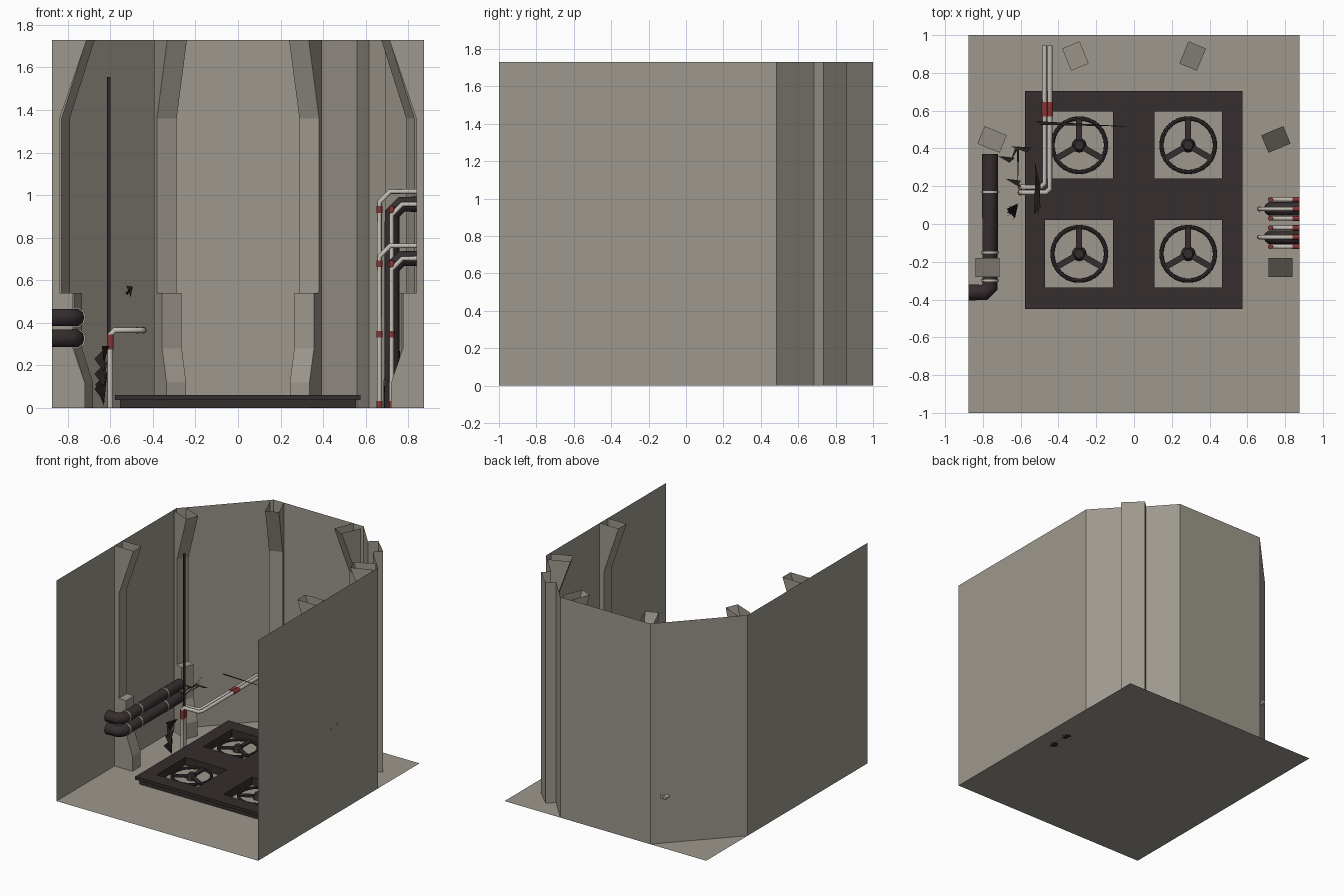
import bpy, bmesh, math
from mathutils import Vector

if "Cube" in bpy.data.objects:
    bpy.data.objects.remove(bpy.data.objects["Cube"])


def mat(name, rgb):
    m = bpy.data.materials.new(name)
    m.diffuse_color = (*rgb, 1)
    m.use_nodes = True
    m.node_tree.nodes["Principled BSDF"].inputs["Base Color"].default_value = m.diffuse_color
    return m


STONE = mat("warm grey", (0.34, 0.315, 0.27))
DARK = mat("dark brown", (0.036, 0.026, 0.027))
LIGHT = mat("pale grey", (0.52, 0.49, 0.45))
RED = mat("dull red", (0.25, 0.035, 0.035))
BLACK = mat("scorched black", (0.018, 0.013, 0.013))


def add_mesh(name, bm, material):
    me = bpy.data.meshes.new(name)
    bm.to_mesh(me)
    bm.free()
    me.materials.append(material)
    ob = bpy.data.objects.new(name, me)
    bpy.context.collection.objects.link(ob)
    return ob


def smooth(ob, angle=40):
    bpy.ops.object.select_all(action='DESELECT')
    ob.select_set(True)
    bpy.context.view_layer.objects.active = ob
    bpy.ops.object.shade_smooth_by_angle(angle=math.radians(angle))


def quad(bm, *pts):
    return bm.faces.new([bm.verts.new(p) for p in pts])


def pipe(name, pts, r, material, chamfer=0.0):
    """Round pipe along pts, inner corners cut by a chamfer."""
    pts = [Vector(p) for p in pts]
    path = [pts[0]]
    for a, b, c in zip(pts, pts[1:], pts[2:]):
        path += [b + (a - b).normalized() * chamfer, b + (c - b).normalized() * chamfer]
    path.append(pts[-1])
    cu = bpy.data.curves.new(name, 'CURVE')
    cu.dimensions = '3D'
    cu.bevel_depth = r
    cu.bevel_resolution = 3
    cu.use_fill_caps = True
    sp = cu.splines.new('POLY')
    sp.points.add(len(path) - 1)
    for p, v in zip(sp.points, path):
        p.co = (*v, 1)
    tmp = bpy.data.objects.new(name + "_path", cu)
    bpy.context.collection.objects.link(tmp)
    me = bpy.data.meshes.new_from_object(tmp.evaluated_get(bpy.context.evaluated_depsgraph_get()))
    bpy.data.objects.remove(tmp)
    me.name = name
    me.materials.clear()
    me.materials.append(material)
    ob = bpy.data.objects.new(name, me)
    bpy.context.collection.objects.link(ob)
    smooth(ob, 50)


# Floor
bm = bmesh.new()
quad(bm, (-.875, -1, 0), (.875, -1, 0), (.875, 1, 0), (-.875, 1, 0))
add_mesh("floor", bm, STONE)

# Thin wall with chamfered back corners and a niche on the right
H = 1.73
plan = [(-.875, -1), (-.875, .485), (-.39, 1), (.39, 1), (.56, .81), (.615, .86),
        (.745, .735), (.69, .685), (.875, .485), (.875, -1)]
bm = bmesh.new()
low = [bm.verts.new((x, y, 0)) for x, y in plan]
top = [bm.verts.new((x, y, H)) for x, y in plan]
for i in range(len(plan) - 1):
    bm.faces.new((low[i], top[i], top[i + 1], low[i + 1]))
bmesh.ops.reverse_faces(bm, faces=bm.faces) if bm.faces[:][0].normal.x < 0 else None
add_mesh("wall", bm, STONE)

# Ribs: open channels (front plate and two cheeks) against the wall
profile = [(.155, 0), (.155, .12), (.10, .28), (.10, .54), (.037, .54), (.037, 1.36), (.164, H)]
for name, ox, oy, deg in (("side_rib", .875, -.23, 0), ("corner_rib", .844, .486, 22.5),
                          ("back_rib", .349, .982, 67.5)):
    a = math.radians(deg)
    for s, side in ((-1, "left"), (1, "right")):
        bm = bmesh.new()

        def P(u, v, z):
            return (s * (ox - u * math.cos(a) - v * math.sin(a)),
                    oy - u * math.sin(a) + v * math.cos(a), z)
        for (u0, z0), (u1, z1) in zip(profile, profile[1:]):
            quad(bm, P(u0, -.05, z0), P(u0, .05, z0), P(u1, .05, z1), P(u1, -.05, z1))
            if z1 > z0:
                for v in (-.05, .05):
                    quad(bm, P(0, v, z0), P(u0, v, z0), P(u1, v, z1), P(0, v, z1))
        bmesh.ops.remove_doubles(bm, verts=bm.verts, dist=1e-4)
        bmesh.ops.recalc_face_normals(bm, faces=bm.faces)
        add_mesh(f"{name}_{side}", bm, STONE)


# Platform: two stacked plates with four square openings
def plate(name, xs, ys, z0, z1):
    bm = bmesh.new()
    g = [[bm.verts.new((x, y, z0)) for y in ys] for x in xs]
    for i in range(5):
        for j in range(5):
            if not (i in (1, 3) and j in (1, 3)):
                bm.faces.new((g[i][j], g[i + 1][j], g[i + 1][j + 1], g[i][j + 1]))
    r = bmesh.ops.extrude_face_region(bm, geom=bm.faces[:])
    bmesh.ops.translate(bm, vec=(0, 0, z1 - z0),
                        verts=[e for e in r['geom'] if isinstance(e, bmesh.types.BMVert)])
    loose = [v for v in bm.verts if not v.link_faces]
    bmesh.ops.delete(bm, geom=loose, context='VERTS')
    # extruding a region drops the underside; put it back
    if not any(f.calc_center_median().z < z0 + 1e-5 for f in bm.faces):
        bmesh.ops.holes_fill(bm, edges=[e for e in bm.edges if e.is_boundary])
    bmesh.ops.recalc_face_normals(bm, faces=bm.faces)
    add_mesh(name, bm, DARK)


hx, hy = (-.47, -.11, .108, .467), (-.337, .02, .24, .595)
plate("platform_base", (-.555, *hx, .555), (-.43, *hy, .685), .001, .038)
plate("platform_top", (-.577, *hx, .575), (-.45, *hy, .705), .038, .062)

# Valve wheels in the openings: rim, three spokes, hub
for i, cx in enumerate((-.29, .287)):
    for j, cy in enumerate((-.158, .417)):
        tag = f"wheel_{i}{j}"
        bpy.ops.mesh.primitive_torus_add(major_radius=.142, minor_radius=.011, major_segments=32,
                                         minor_segments=8, location=(cx, cy, .03))
        rim = bpy.context.object
        rim.name = tag + "_rim"
        rim.data.materials.append(DARK)
        smooth(rim)
        bm = bmesh.new()
        for k in range(3):
            b = math.radians(90 + 120 * k)
            box = bmesh.ops.create_cube(bm, size=1)['verts']
            for v in box:
                r = .085 + v.co.x * .12
                w = v.co.y * .032
                v.co = (cx + r * math.cos(b) - w * math.sin(b),
                        cy + r * math.sin(b) + w * math.cos(b), .03 + v.co.z * .014)
        add_mesh(tag + "_spokes", bm, DARK)
        bpy.ops.mesh.primitive_cone_add(vertices=16, radius1=.038, radius2=.024, depth=.045,
                                        location=(cx, cy, .033))
        hub = bpy.context.object
        hub.name = tag + "_hub"
        hub.data.materials.append(DARK)
        smooth(hub)

# Pair of thick pipes along the left wall with pale clamps
for n, z in enumerate((.327, .425)):
    pipe(f"thick_pipe_{n}", [(-.762, .37, z), (-.762, -.362, z), (-.875, -.362, z)], .043, DARK, .03)
    for y in (.17, -.15, -.3):
        pipe(f"pipe_clamp_{n}", [(-.762, y - .005, z), (-.762, y + .005, z)], .047, LIGHT)

# Pair of thin pale pipes running to the back wall, with red sleeves
for n, (y, x) in enumerate(((.195, -.473), (.167, -.445))):
    pipe(f"thin_pipe_{n}", [(-.6, y, 0), (-.6, y, .365), (x, y, .365), (x, .945, .365)],
         .0135, LIGHT, .02)
    pipe("red_sleeve", [(-.6, y, .275), (-.6, y, .345)], .016, RED)
    pipe("red_sleeve", [(x, .57, .365), (x, .645, .365)], .016, RED)

# Thin pole rising above them
pipe("pole", [(-.607, .2, .3), (-.607, .2, 1.555)], .008, DARK)

# Two pipe bundles on the right wall: dark core with three pale pipes
for tag, cy, z in (("low", -.07, .702), ("high", .08, .957)):
    pipe(f"core_pipe_{tag}", [(.724, cy, 0), (.724, cy, z), (.875, cy, z)], .037, DARK, .045)
    for x, dy, dz in ((.665, 0, .06), (.722, -.05, 0), (.722, .05, 0)):
        y, zz = cy + dy, z + dz
        pipe(f"bundle_pipe_{tag}", [(x, y, 0), (x, y, zz), (.875, y, zz)], .0115, LIGHT, .05)
        for z0 in (0, .33, z - .04):
            pipe("bundle_sleeve", [(x, y, z0), (x, y, z0 + .032)], .0135, RED)
        pipe("bundle_sleeve", [(.84, y, zz), (.875, y, zz)], .0135, RED)


# Jagged scorch shards: chains of thin triangles
def shards(name, tris):
    bm = bmesh.new()
    for t in tris:
        quad(bm, *t)
    add_mesh(name, bm, BLACK)


z = .44
shards("flat_shards", [
    ((-.72, .36, z), (-.63, .35, z), (-.66, .325, z)),
    ((-.65, .34, z), (-.605, .41, z), (-.63, .40, z)),
    ((-.65, .41, z), (-.54, .405, z), (-.57, .38, z)),
    ((-.62, .41, z), (-.607, .41, z), (-.615, .2, z)),
    ((-.615, .2, z), (-.60, .23, z), (-.68, .24, z)),
    ((-.52, .545, .51), (0, .515, .51), (-.49, .525, .51))])
shards("upright_shards", [
    ((-.525, .32, .575), (-.495, .2, .57), (-.505, .05, .52)),
    ((-.53, .05, .54), (-.495, .09, .57), (-.52, .32, .53))])
shards("wall_shards", [
    (( -.615, .11 - .02 * k, .29 - .07 * k), (-.675, .08 - .02 * k, .23 - .07 * k),
     (-.63, .03 + .02 * k, .17 - .07 * k)) for k in range(3)]
    + [((-.64, .02, .29), (-.605, .12, .29), (-.63, .06, .22)),
       ((-.67, .1, .11), (-.615, .06, .17), (-.63, .08, .01))])
